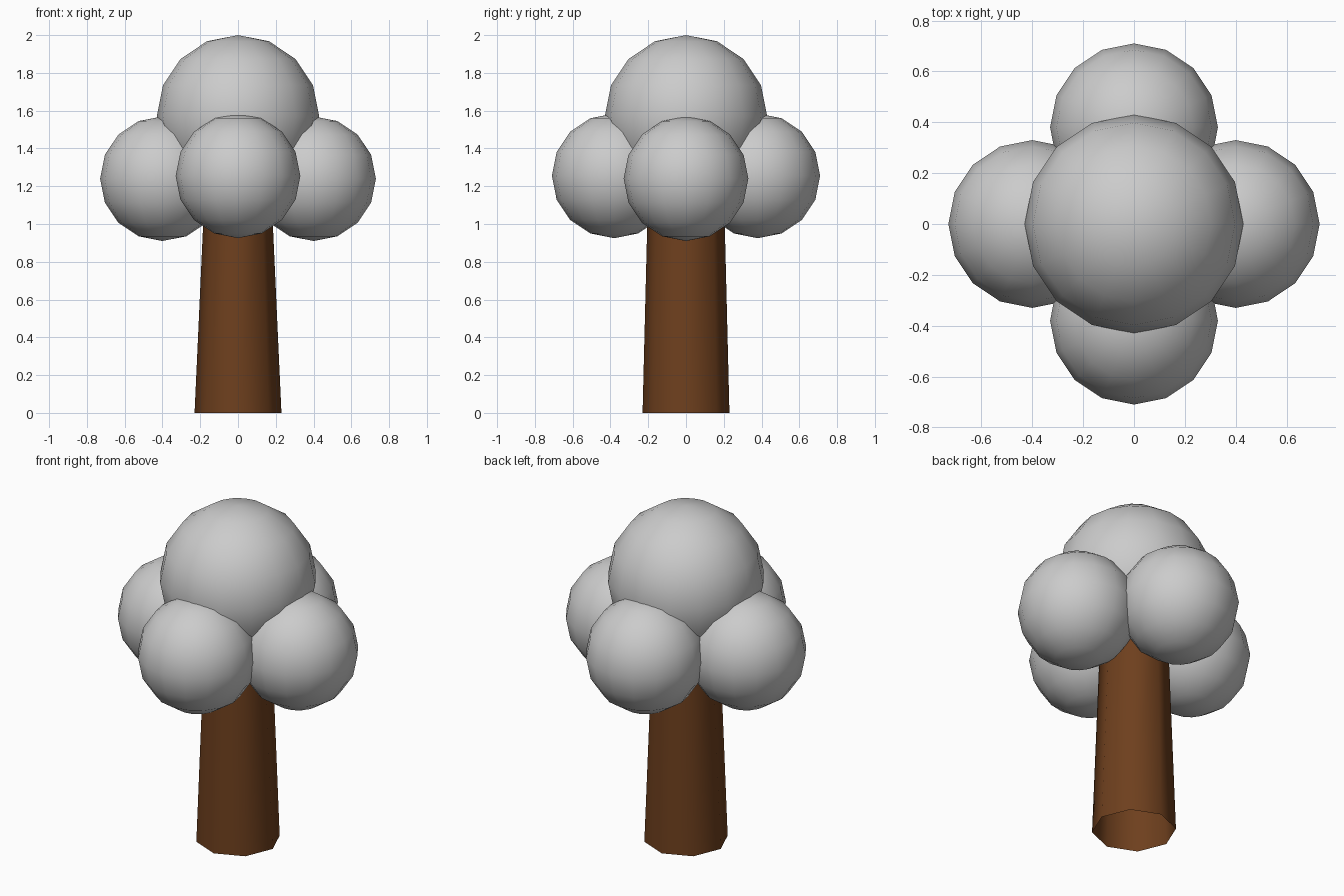
import bpy, bmesh
from math import cos, sin, tau

if "Cube" in bpy.data.objects:
    bpy.data.objects.remove(bpy.data.objects["Cube"])


def finish(name, bm, material=None):
    mesh = bpy.data.meshes.new(name)
    bmesh.ops.recalc_face_normals(bm, faces=bm.faces)
    for f in bm.faces:
        f.smooth = True
    bm.to_mesh(mesh)
    bm.free()
    obj = bpy.data.objects.new(name, mesh)
    bpy.context.collection.objects.link(obj)
    if material:
        mesh.materials.append(material)
    return obj


def foliage(name, location, radius):
    bm = bmesh.new()
    bmesh.ops.create_uvsphere(bm, u_segments=16, v_segments=8, radius=radius)
    obj = finish(name, bm)
    obj.location = location
    return obj


bark = bpy.data.materials.new("bark")
bark.diffuse_color = (0.155, 0.05, 0.0125, 1)
bark.use_nodes = True
bark.node_tree.nodes["Principled BSDF"].inputs["Base Color"].default_value = bark.diffuse_color

# Trunk: open eight-sided tube, tapering more in x than in y
bm = bmesh.new()
rings = []
for z, rx, ry in ((0, 0.23, 0.23), (1.25, 0.173, 0.199)):
    rings.append([bm.verts.new((rx * cos(tau * i / 8), ry * sin(tau * i / 8), z))
                  for i in range(8)])
for i in range(8):
    j = (i + 1) % 8
    bm.faces.new((rings[0][i], rings[0][j], rings[1][j], rings[1][i]))
finish("trunk", bm, bark)

# Crown: one large ball above four smaller ones
foliage("foliage_top", (0, 0, 1.57), 0.43)
for side, s in (("left", -1), ("right", 1)):
    foliage("foliage_" + side, (s * 0.40, 0, 1.24), 0.33)
for side, s in (("front", -1), ("back", 1)):
    foliage("foliage_" + side, (0, s * 0.38, 1.255), 0.33)
